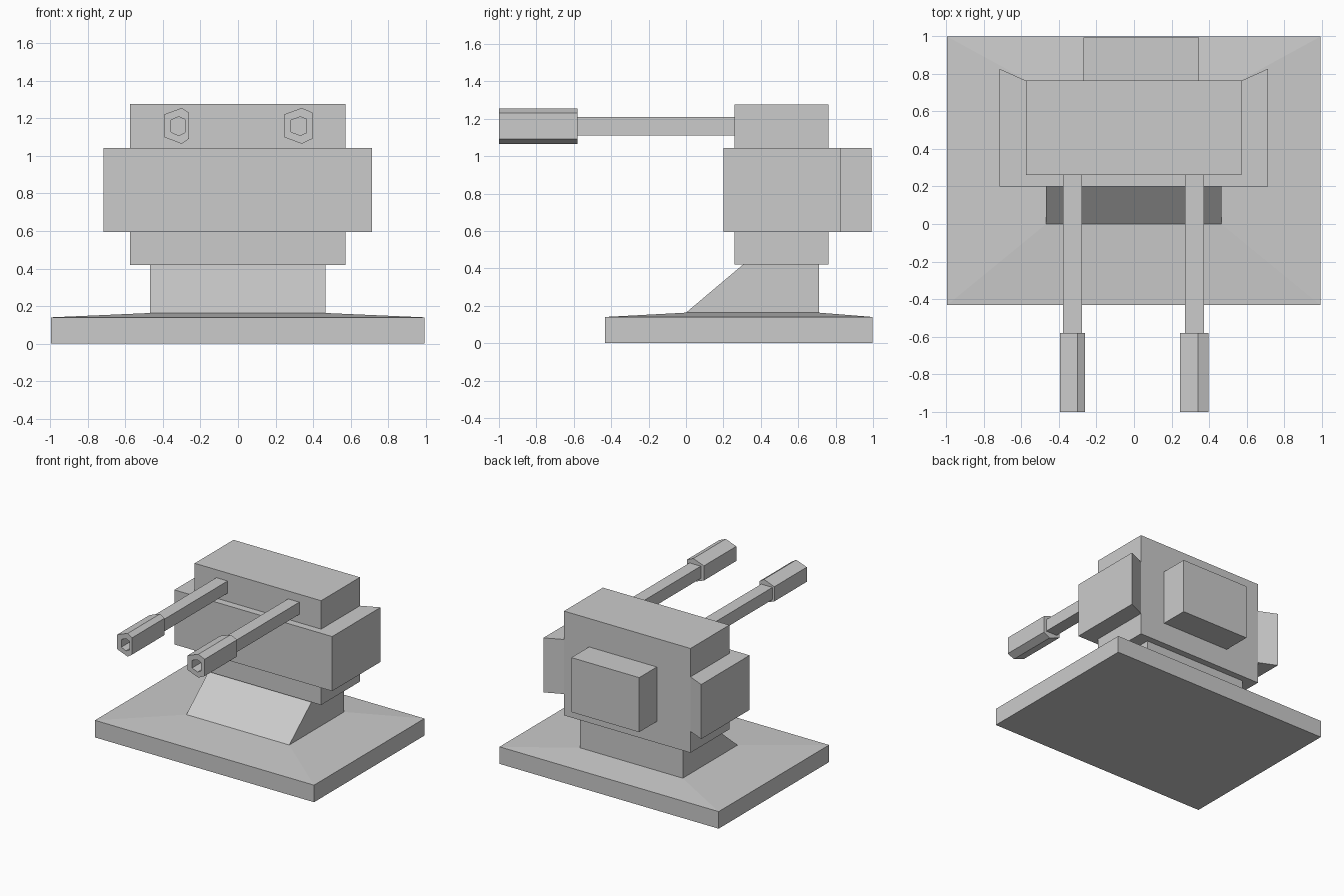
import bpy, bmesh

if "Cube" in bpy.data.objects:
    bpy.data.objects.remove(bpy.data.objects["Cube"])


def loft(name, rings):
    """Join matching closed rings of points in order and cap both ends."""
    bm = bmesh.new()
    loops = [[bm.verts.new(p) for p in ring] for ring in rings]
    for a, b in zip(loops, loops[1:]):
        n = len(a)
        for i in range(n):
            j = (i + 1) % n
            bm.faces.new((a[i], a[j], b[j], b[i]))
    bm.faces.new(loops[0][::-1])
    bm.faces.new(loops[-1])
    bmesh.ops.recalc_face_normals(bm, faces=bm.faces[:])
    mesh = bpy.data.meshes.new(name)
    bm.to_mesh(mesh)
    bm.free()
    obj = bpy.data.objects.new(name, mesh)
    bpy.context.collection.objects.link(obj)
    return obj


def rect(x0, x1, y0, y1, z):
    return [(x0, y0, z), (x1, y0, z), (x1, y1, z), (x0, y1, z)]


def box(name, x0, x1, y0, y1, z0, z1):
    return loft(name, [rect(x0, x1, y0, y1, z0), rect(x0, x1, y0, y1, z1)])


def at_y(profile, y):
    return [(x, y, z) for x, z in profile]


# Base slab with a shallow sloped top
loft("base", [rect(-0.995, 0.992, -0.432, 0.998, 0),
              rect(-0.995, 0.992, -0.432, 0.998, 0.14),
              rect(-0.468, 0.465, 0.0, 0.71, 0.163)])

# Pedestal with a sloped front
loft("pedestal", [rect(-0.468, 0.465, 0.0, 0.71, 0.163),
                  rect(-0.468, 0.465, 0.305, 0.71, 0.42)])

# Main housing and rear box
box("housing", -0.575, 0.572, 0.26, 0.763, 0.42, 1.275)
box("rear_box", -0.27, 0.345, 0.74, 0.992, 0.595, 1.042)

# Armour wrapped round the front and sides, with slanted rear ends
armour = [(-0.717, 0.2), (0.714, 0.2), (0.714, 0.827), (0.572, 0.763),
          (0.572, 0.26), (-0.575, 0.26), (-0.575, 0.763), (-0.717, 0.827)]
loft("armour_wrap", [[(x, y, z) for x, y in armour] for z in (0.595, 1.042)])

# Barrels: square shaft and six-sided hollow muzzle
# side: shaft centre x, then muzzle left / peak / right, bore left / peak / right
barrels = {
    "left": (-0.327, (-0.395, -0.300, -0.260), (-0.358, -0.316, -0.283)),
    "right": (0.323, (0.244, 0.340, 0.398), (0.283, 0.333, 0.366)),
}


def hexagon(xs, low, left, right, high):
    l, p, r = xs
    return [(l, left[0]), (p, low), (r, right[0]),
            (r, right[1]), (p, high), (l, left[1])]


for side, (cx, outer_x, bore_x) in barrels.items():
    box(side + "_barrel", cx - 0.051, cx + 0.051, -0.58, 0.28, 1.11, 1.21)
    outer = hexagon(outer_x, 1.064, (1.10, 1.22), (1.092, 1.230), 1.255)
    bore = hexagon(bore_x, 1.108, (1.127, 1.190), (1.124, 1.194), 1.208)
    loft(side + "_muzzle", [at_y(outer, -0.58), at_y(outer, -1.0),
                            at_y(bore, -1.0), at_y(bore, -0.8)])
